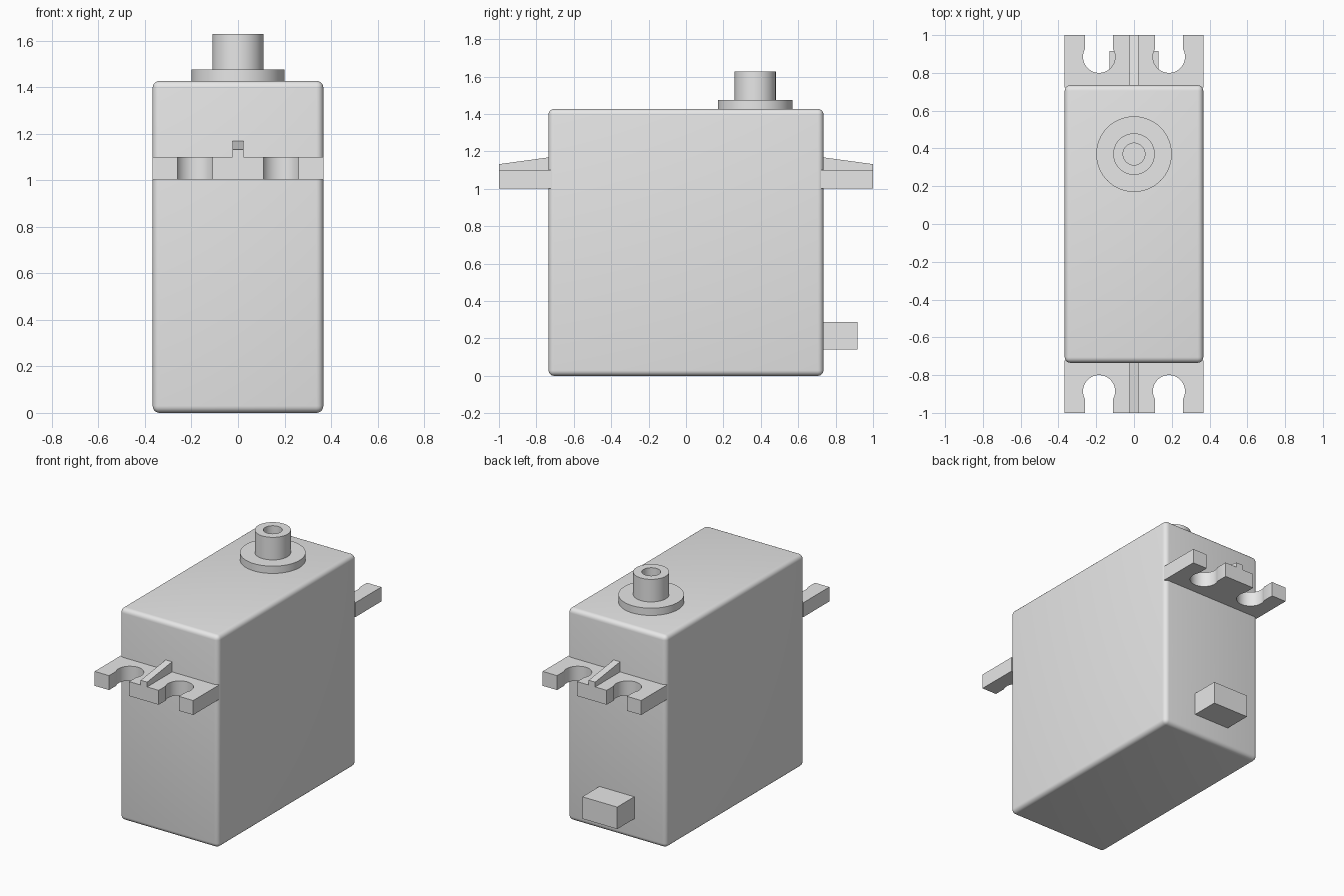
import bpy, bmesh
from math import asin, cos, sin, pi, radians

if "Cube" in bpy.data.objects:
    bpy.data.objects.remove(bpy.data.objects["Cube"])

grey = bpy.data.materials.new("light_grey_plastic")
grey.use_nodes = True
grey.diffuse_color = (0.8, 0.8, 0.8, 1)
grey.node_tree.nodes["Principled BSDF"].inputs["Base Color"].default_value = (0.8, 0.8, 0.8, 1)


def finish(bm, name):
    bmesh.ops.recalc_face_normals(bm, faces=bm.faces[:])
    mesh = bpy.data.meshes.new(name)
    bm.to_mesh(mesh)
    bm.free()
    mesh.materials.append(grey)
    obj = bpy.data.objects.new(name, mesh)
    bpy.context.collection.objects.link(obj)
    return obj


def smooth(obj, angle=30):
    bpy.ops.object.select_all(action='DESELECT')
    obj.select_set(True)
    bpy.context.view_layer.objects.active = obj
    bpy.ops.object.shade_smooth_by_angle(angle=radians(angle))


def box(name, lo, hi, bevel=0):
    bm = bmesh.new()
    bmesh.ops.create_cube(bm, size=1)
    for v in bm.verts:
        v.co = [(a + b) / 2 + c * (b - a) for a, b, c in zip(lo, hi, v.co)]
    if bevel:
        bmesh.ops.bevel(bm, geom=bm.edges[:], offset=bevel, segments=5,
                        profile=0.5, affect='EDGES')
    return finish(bm, name)


def prism(name, points, depth):
    """Extrude a flat outline along the depth vector."""
    bm = bmesh.new()
    face = bm.faces.new([bm.verts.new(p) for p in points])
    new = bmesh.ops.extrude_face_region(bm, geom=[face])["geom"]
    bmesh.ops.translate(bm, vec=depth,
                        verts=[g for g in new if isinstance(g, bmesh.types.BMVert)])
    if face.is_valid and len([f for f in bm.faces]) == len(points) + 1:
        bm.faces.new(list(face.verts))
    return finish(bm, name)


# Case and cable outlet
W, L, H = 0.367, 0.735, 1.427
smooth(box("case", (-W, -L, 0), (W, L, H), bevel=0.03))
box("cable_outlet", (-0.13, L - 0.02, 0.14), (0.13, 0.917, 0.288))

# Mounting ears: keyhole slots open to the outer edge
hole_x, hole_y, radius, half_slot = 0.185, 0.885, 0.085, 0.075
start = asin((hole_y and (radius**2 - half_slot**2) ** 0.5) / radius)
steps = 28


def slot(cx):
    arc = [start - (pi + 2 * start) * i / steps for i in range(steps + 1)]
    curve = [(cx + radius * cos(a), hole_y + radius * sin(a)) for a in arc]
    return [(cx + half_slot, 1)] + curve + [(cx - half_slot, 1)]


outline = ([(-W, 0.723), (W, 0.723), (W, 1)] + slot(hole_x) + slot(-hole_x) + [(-W, 1)])
rib = [(0.7, 1.09), (1, 1.09), (1, 1.132), (L, 1.168), (0.7, 1.168)]

for side, s in (("front", -1), ("back", 1)):
    ear = prism(side + "_mounting_ear", [(x * s, y * s, 1.003) for x, y in outline], (0, 0, 0.097))
    smooth(ear)
    prism(side + "_ear_rib", [(-0.024, y * s, z) for y, z in rib], (0.048, 0, 0))

# Output shaft with collar and screw hole, turned around its axis
profile = [(0, 1.4), (0.2, 1.4), (0.2, 1.476), (0.11, 1.476),
           (0.11, 1.628), (0.058, 1.628), (0.058, 1.48), (0, 1.48)]
bm = bmesh.new()
verts = [bm.verts.new((r, 0, z)) for r, z in profile]
edges = [bm.edges.new(pair) for pair in zip(verts, verts[1:])]
bmesh.ops.spin(bm, geom=verts + edges, cent=(0, 0, 0), axis=(0, 0, 1),
               angle=2 * pi, steps=64, use_merge=True)
bmesh.ops.remove_doubles(bm, verts=bm.verts[:], dist=0.0001)
shaft = finish(bm, "output_shaft")
shaft.location.y = 0.37
smooth(shaft)
